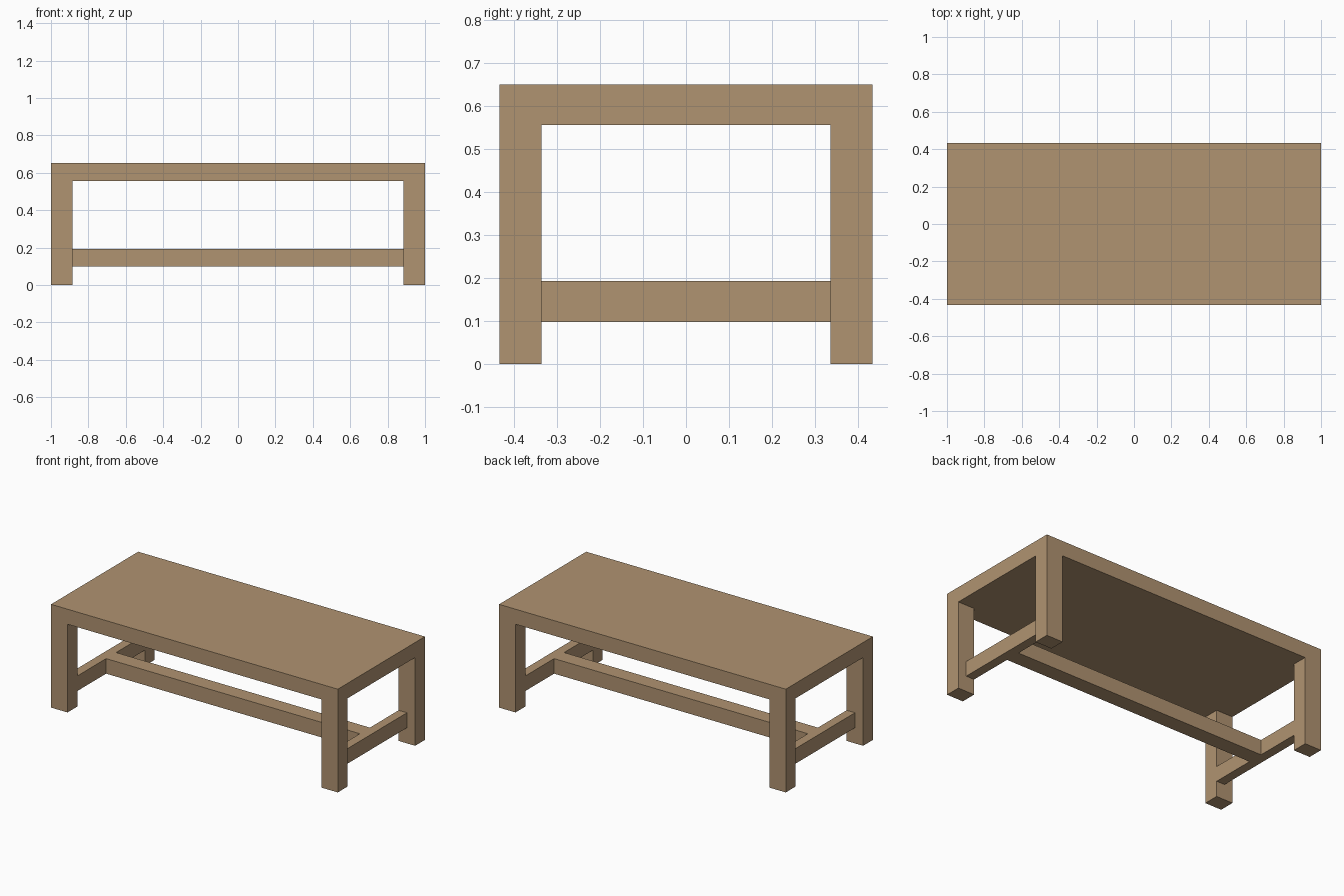
import bpy

if "Cube" in bpy.data.objects:
    bpy.data.objects.remove(bpy.data.objects["Cube"])

wood = bpy.data.materials.new("light_wood")
wood.diffuse_color = (0.434, 0.292, 0.165, 1.0)
wood.use_nodes = True
wood.node_tree.nodes["Principled BSDF"].inputs["Base Color"].default_value = wood.diffuse_color

# Main dimensions
HX, HY, TOP = 1.0, 0.434, 0.651        # half length, half depth, height
UNDER = 0.556                          # underside of the slab
LEG_X, LEG_Y = 0.885, 0.336            # inner faces of the legs
RAIL_LOW, RAIL_HIGH = 0.098, 0.193     # stretcher heights
RAIL_OUT = 0.943                       # outer face of the end stretchers
RAIL_HALF = 0.05                       # half width of the long stretcher


def box(name, x, y, z):
    """Box spanning the given (min, max) ranges."""
    verts = [(a, b, c) for a in x for b in y for c in z]
    faces = [(0, 1, 3, 2), (4, 6, 7, 5), (0, 4, 5, 1),
             (2, 3, 7, 6), (0, 2, 6, 4), (1, 5, 7, 3)]
    mesh = bpy.data.meshes.new(name)
    mesh.from_pydata(verts, [], faces)
    mesh.materials.append(wood)
    obj = bpy.data.objects.new(name, mesh)
    bpy.context.collection.objects.link(obj)
    return obj


def span(side, inner, outer):
    """Ordered range on the chosen side of the centre."""
    return sorted((side * inner, side * outer))


# Thick tabletop slab
box("tabletop", (-HX, HX), (-HY, HY), (UNDER, TOP))

for sx, end in ((-1, "left"), (1, "right")):
    # Corner legs, flush with the slab
    for sy, side in ((-1, "front"), (1, "back")):
        box(f"{side}_{end}_leg", span(sx, LEG_X, HX), span(sy, LEG_Y, HY), (0, UNDER))
    # End stretcher, flush with the inner leg faces
    box(f"{end}_end_stretcher", span(sx, LEG_X, RAIL_OUT),
        (-LEG_Y, LEG_Y), (RAIL_LOW, RAIL_HIGH))

# Long stretcher joining the two ends
box("long_stretcher", (-LEG_X, LEG_X), (-RAIL_HALF, RAIL_HALF), (RAIL_LOW, RAIL_HIGH))
